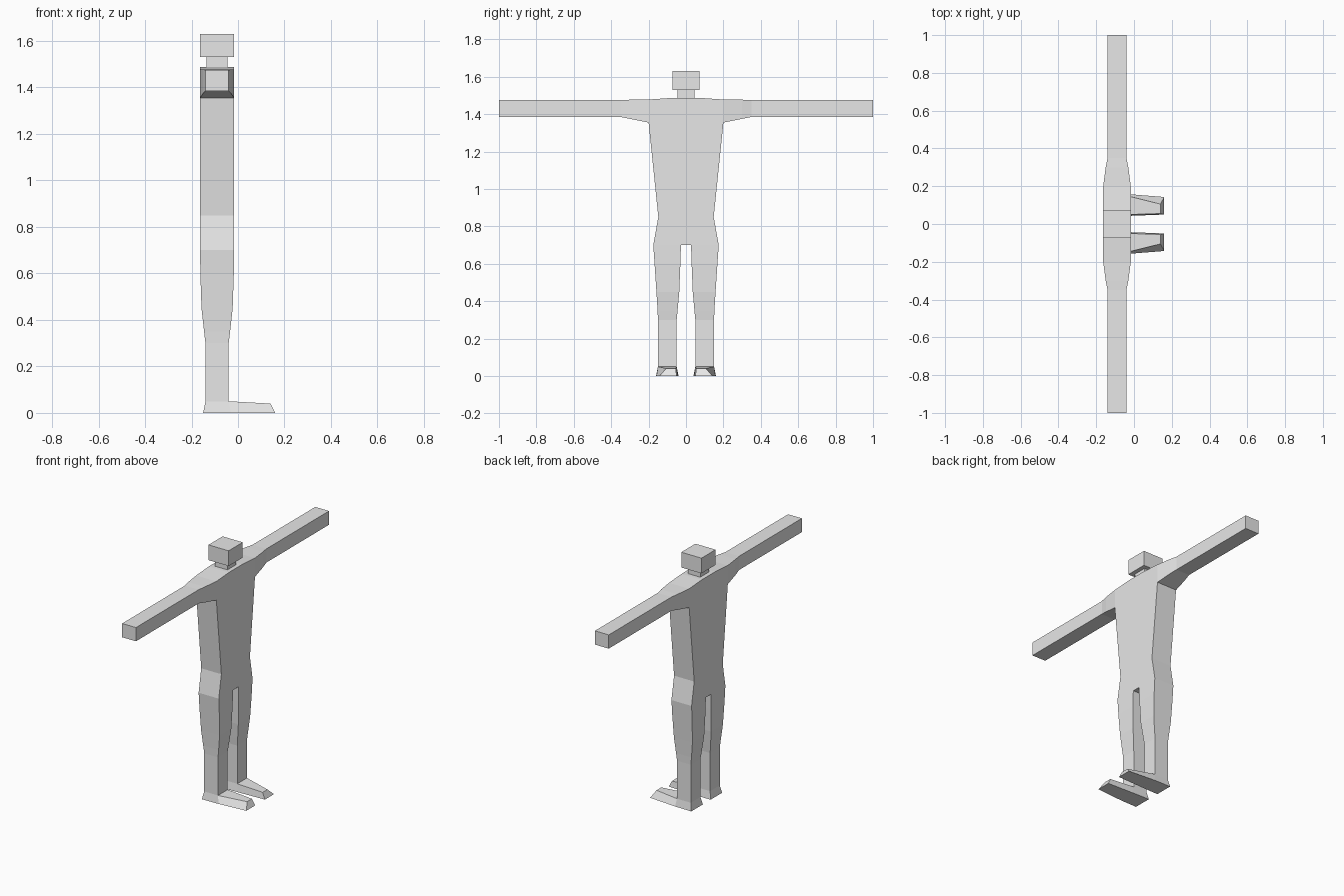
import bpy, bmesh

if "Cube" in bpy.data.objects:
    bpy.data.objects.remove(bpy.data.objects["Cube"])

skin = bpy.data.materials.new("plain grey")
skin.diffuse_color = (0.8, 0.8, 0.8, 1)
skin.use_nodes = True
skin.node_tree.nodes["Principled BSDF"].inputs["Base Color"].default_value = skin.diffuse_color


def loft(name, rings, cap_start=True, cap_end=True, mirror=False):
    """Bridge four-cornered rings into a faceted solid."""
    bm = bmesh.new()
    loops = [[bm.verts.new(p) for p in ring] for ring in rings]
    for a, b in zip(loops, loops[1:]):
        for i in range(4):
            j = (i + 1) % 4
            bm.faces.new((a[i], a[j], b[j], b[i]))
    if cap_start:
        bm.faces.new(loops[0])
    if cap_end:
        bm.faces.new(loops[-1])
    bmesh.ops.recalc_face_normals(bm, faces=bm.faces)
    # open tubes need the outward direction checked by volume
    if bm.calc_volume(signed=True) < 0:
        bmesh.ops.reverse_faces(bm, faces=bm.faces)
    mesh = bpy.data.meshes.new(name)
    bm.to_mesh(mesh)
    bm.free()
    mesh.materials.append(skin)
    obj = bpy.data.objects.new(name, mesh)
    bpy.context.collection.objects.link(obj)
    if mirror:
        mod = obj.modifiers.new("mirror", 'MIRROR')
        mod.use_axis = (False, True, False)
        mod.use_mirror_merge = False
    return obj


def level(z, x0, x1, y0, y1):
    """Horizontal rectangle."""
    return [(x0, y0, z), (x1, y0, z), (x1, y1, z), (x0, y1, z)]


def upright(y, x0, x1, z0, z1):
    """Rectangle across an arm."""
    return [(x0, y, z0), (x1, y, z0), (x1, y, z1), (x0, y, z1)]


BACK, FRONT = -0.163, -0.017

# torso from hips to shoulders
loft("torso", [level(z, BACK, FRONT, -w, w) for z, w in
               [(0.70, 0.175), (0.85, 0.148), (1.355, 0.20),
                (1.478, 0.20), (1.487, 0.07)]])

# neck and head
loft("neck", [level(z, -0.135, -0.045, -0.045, 0.045) for z in (1.487, 1.53)],
     False, False)
loft("head", [level(z, BACK, FRONT, -0.073, 0.073) for z in (1.53, 1.63)])

# outstretched arms
loft("arms", [upright(0.20, BACK, FRONT, 1.355, 1.478),
              upright(0.30, -0.15, -0.03, 1.375, 1.477),
              upright(0.35, -0.14, -0.04, 1.385, 1.475),
              upright(1.00, -0.14, -0.04, 1.385, 1.475)],
     cap_start=False, mirror=True)

# legs
loft("legs", [level(0.70, BACK, FRONT, 0.027, 0.175),
              level(0.60, -0.162, -0.018, 0.030, 0.168),
              level(0.45, -0.157, -0.023, 0.036, 0.158),
              level(0.35, -0.146, -0.034, 0.045, 0.152),
              level(0.30, -0.14, -0.04, 0.05, 0.15),
              level(0.05, -0.14, -0.04, 0.05, 0.15)],
     False, False, mirror=True)


def foot_section(xb, xt, zt, b0, b1, t0, t1):
    """Slice across a foot: bottom edge then top edge."""
    return [(xb, b0, 0), (xb, b1, 0), (xt, t1, zt), (xt, t0, zt)]


# feet with tapered toes
loft("feet", [foot_section(-0.15, -0.14, 0.05, 0.04, 0.16, 0.05, 0.15),
              foot_section(-0.03, -0.04, 0.05, 0.043, 0.158, 0.05, 0.15),
              foot_section(0.16, 0.14, 0.04, 0.05, 0.143, 0.055, 0.105)],
     mirror=True)
